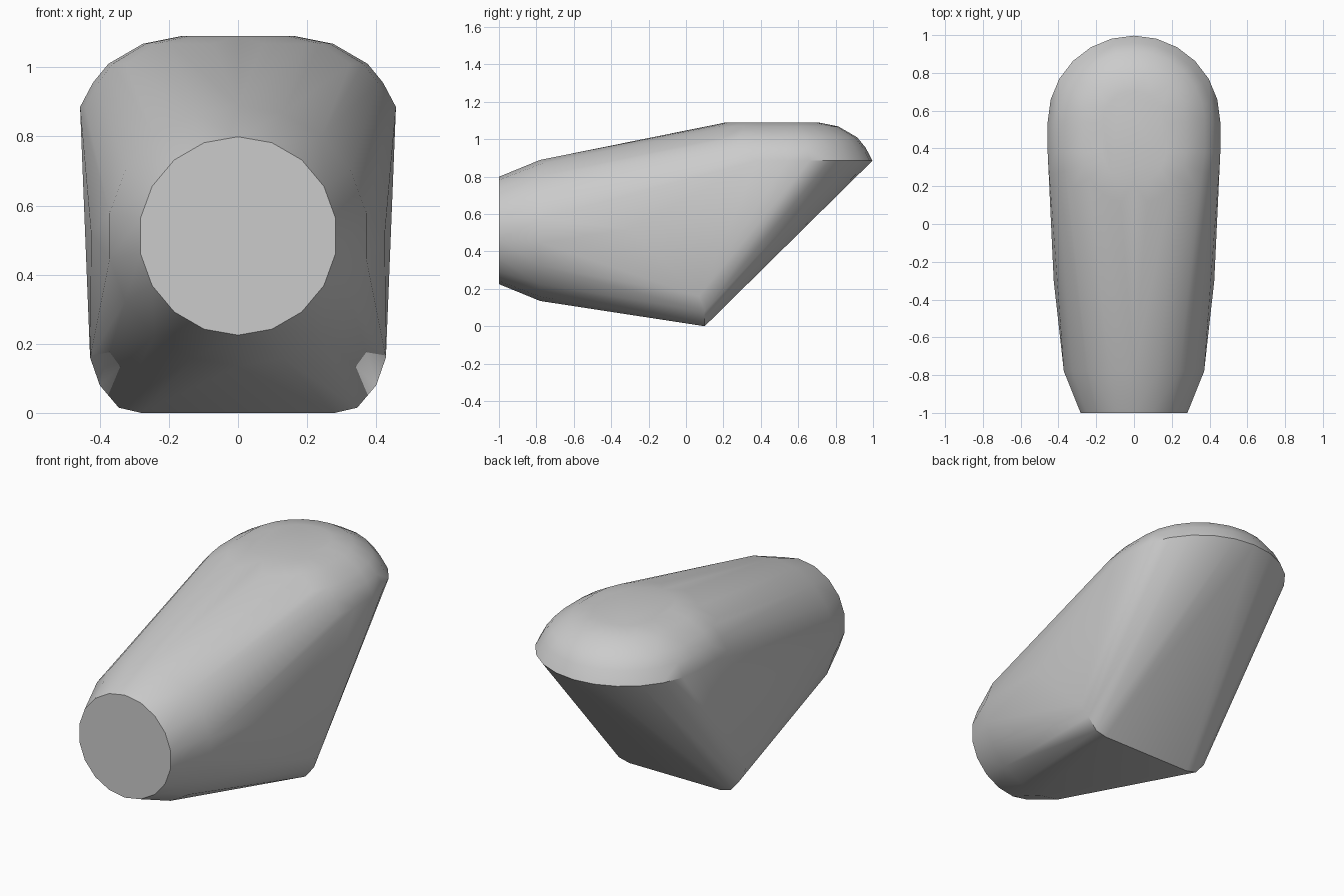
import bpy, bmesh
from math import sin, cos, pi, radians

old = bpy.data.objects.get("Cube")
if old:
    bpy.data.objects.remove(old, do_unlink=True)

grey = bpy.data.materials.new("mid grey")
grey.use_nodes = True
colour = (0.6, 0.6, 0.6, 1)
grey.diffuse_color = colour
grey.node_tree.nodes["Principled BSDF"].inputs["Base Color"].default_value = colour

points = []


def front_ring(y, radius, sides=18):
    """Upright circle facing the front."""
    for i in range(sides):
        a = 2 * pi * i / sides
        points.append((radius * sin(a), y, 0.512 + radius * cos(a)))


def dome_ring(z, radius, front, back=0.54, steps=12):
    """Level ring with a round back and a round front."""
    for i in range(steps + 1):
        a = pi * i / steps
        points.append((radius * cos(a), back + radius * sin(a), z))
        points.append((radius * cos(a), front - radius * sin(a), z))


# Round nose, with a chamfer behind its flat face
front_ring(-1.0, 0.287)
front_ring(-0.78, 0.377)

# Rounded dome at the upper back
for z, radius in ((0.885, 0.457), (0.955, 0.42), (1.01, 0.375),
                  (1.068, 0.275), (1.09, 0.165)):
    dome_ring(z, radius, 0.38)

# Lower keel with rounded corners, and the bulge of the flanks
for side in (-1, 1):
    for x, y, z in ((0.28, 0.1, 0), (0.345, 0.1, 0.015), (0.4, 0.1, 0.08),
                    (0.428, 0.07, 0.16), (0.425, -0.3, 0.52)):
        points.append((side * x, y, z))

# Skin stretched over all sections
bm = bmesh.new()
for p in points:
    bm.verts.new(p)
hull = bmesh.ops.convex_hull(bm, input=bm.verts)
loose = {g for g in hull["geom_interior"] + hull["geom_unused"]
         if isinstance(g, bmesh.types.BMVert)}
bmesh.ops.delete(bm, geom=[v for v in loose if not v.link_faces], context="VERTS")
bmesh.ops.dissolve_limit(bm, angle_limit=radians(0.5), verts=bm.verts, edges=bm.edges)
bmesh.ops.recalc_face_normals(bm, faces=bm.faces)

mesh = bpy.data.meshes.new("rounded_body")
bm.to_mesh(mesh)
bm.free()
mesh.materials.append(grey)
body = bpy.data.objects.new("rounded_body", mesh)
bpy.context.collection.objects.link(body)

bpy.ops.object.select_all(action="DESELECT")
body.select_set(True)
bpy.context.view_layer.objects.active = body
bpy.ops.object.shade_smooth_by_angle(angle=radians(40))
